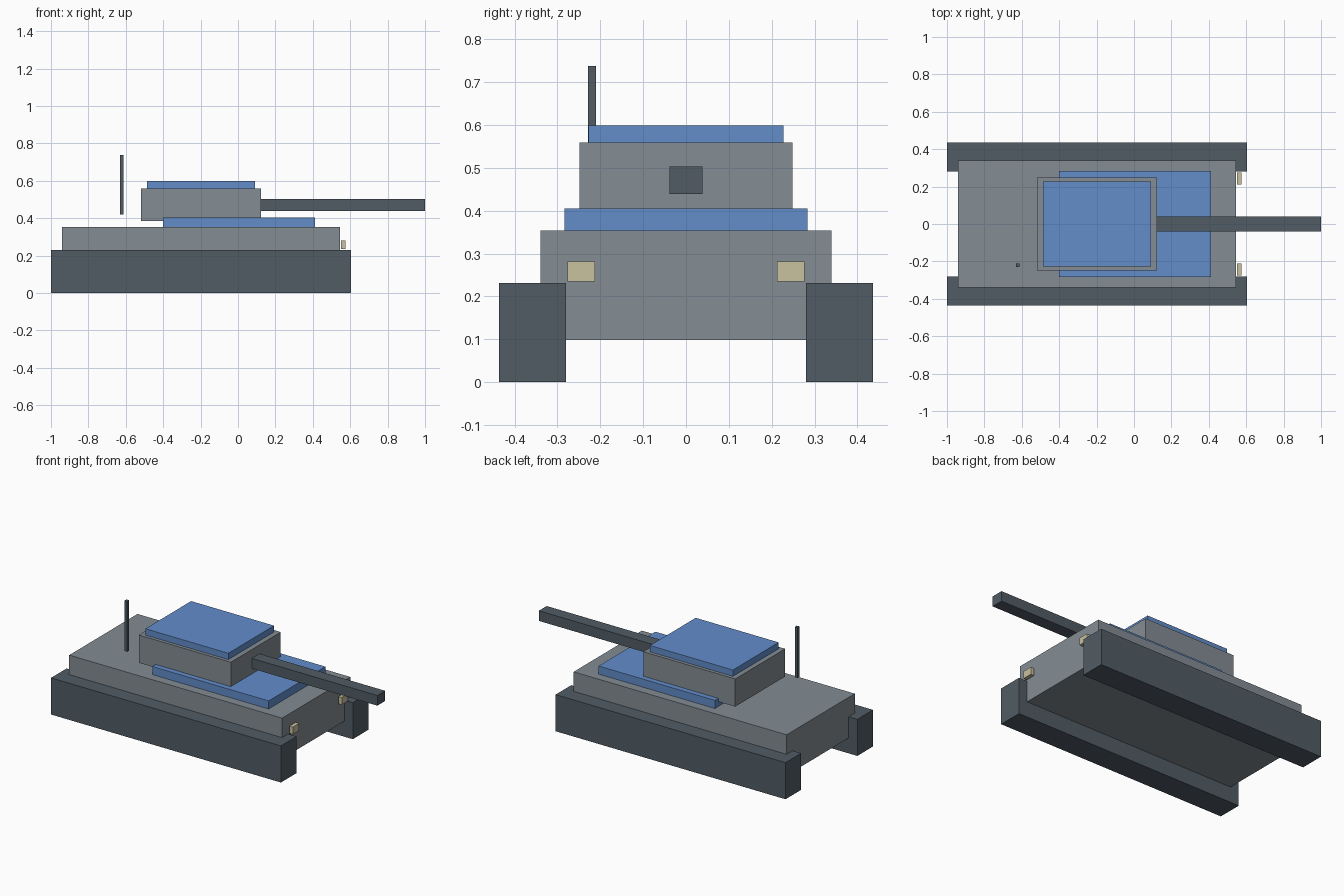
import bpy

cube = bpy.data.objects.get("Cube")
if cube:
    bpy.data.objects.remove(cube, do_unlink=True)


def make_material(name, color):
    mat = bpy.data.materials.new(name)
    mat.use_nodes = True
    rgba = (*color, 1.0)
    mat.diffuse_color = rgba
    mat.node_tree.nodes["Principled BSDF"].inputs["Base Color"].default_value = rgba
    return mat


grey = make_material("armour grey", (0.227, 0.262, 0.292))
dark = make_material("dark slate", (0.082, 0.107, 0.130))
blue = make_material("panel blue", (0.122, 0.266, 0.590))
cream = make_material("lamp cream", (0.578, 0.539, 0.352))


def box(name, mat, x, y, z):
    """Box spanning the given (low, high) range on each axis."""
    spans = (x, y, z)
    bpy.ops.mesh.primitive_cube_add(size=1, location=[(a + b) / 2 for a, b in spans])
    obj = bpy.context.object
    obj.name = name
    obj.scale = [b - a for a, b in spans]
    bpy.ops.object.transform_apply(location=False, rotation=False, scale=True)
    obj.data.materials.append(mat)
    return obj


def both(half):
    return (-half, half)


# Hull and raised deck panel
box("hull", grey, (-0.94, 0.546), both(0.34), (0.098, 0.354))
box("deck_panel", blue, (-0.40, 0.412), both(0.283), (0.354, 0.405))

# Turret, roof panel and gun
box("turret", grey, (-0.518, 0.124), both(0.249), (0.384, 0.559))
box("roof_panel", blue, (-0.487, 0.092), both(0.228), (0.559, 0.599))
box("gun_barrel", dark, (0.124, 1.0), both(0.039), (0.439, 0.503))

# Aerial
box("aerial", dark, (-0.632, -0.613), (-0.229, -0.210), (0.42, 0.738))

# Mirrored tracks and headlamps
for label, side in (("left", 1), ("right", -1)):
    def mirrored(inner, outer):
        return tuple(sorted((side * inner, side * outer)))

    box(label + "_track", dark, (-1.0, 0.605), mirrored(0.28, 0.436), (0, 0.231))
    box(label + "_headlamp", cream, (0.552, 0.576), mirrored(0.212, 0.276), (0.235, 0.281))
